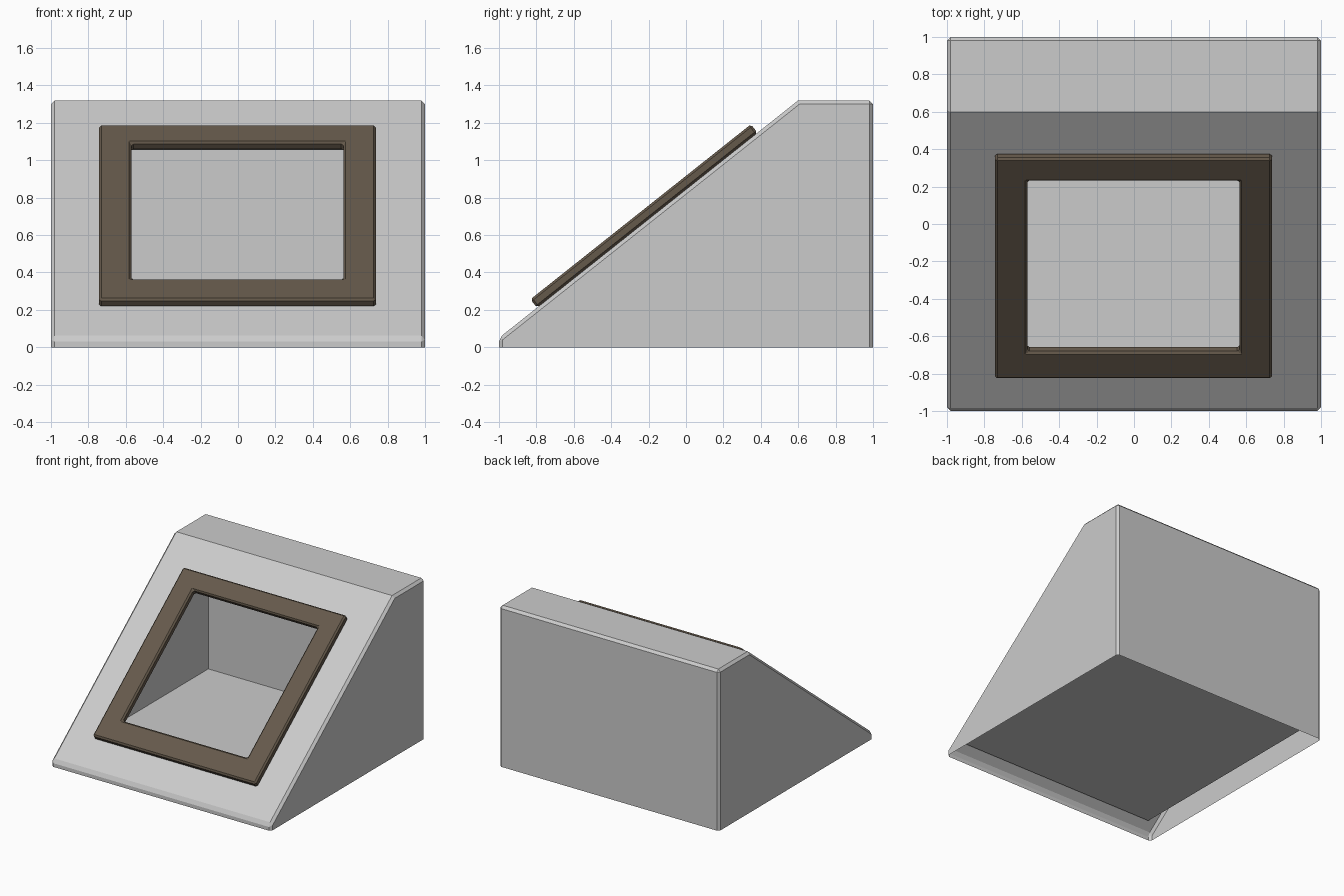
import bpy, bmesh
from mathutils import Vector

if "Cube" in bpy.data.objects:
    bpy.data.objects.remove(bpy.data.objects["Cube"])

# Slope frame: U runs up the slope, N points out of it
P0, P1 = Vector((0, -1, 0.05)), Vector((0, 0.6, 1.32))
U = (P1 - P0).normalized()
N = Vector((0, -U.z, U.y))
X = Vector((1, 0, 0))
U_LO, U_HI, HALF = 0.445, 1.61, 0.567   # window opening


def slope_rect(x, u0, u1, n):
    return [P0 + X * sx * x + U * u + N * n
            for sx, u in ((-1, u0), (1, u0), (1, u1), (-1, u1))]


def finish(bm, name, bevel, segments=1):
    bmesh.ops.recalc_face_normals(bm, faces=bm.faces)
    me = bpy.data.meshes.new(name)
    bm.to_mesh(me)
    bm.free()
    ob = bpy.data.objects.new(name, me)
    bpy.context.collection.objects.link(ob)
    if bevel:
        mod = ob.modifiers.new("edge", 'BEVEL')
        mod.width, mod.segments = bevel, segments
        mod.limit_method, mod.angle_limit = 'ANGLE', 0.75
    return ob


def wedge(name, profile, half, slope, n, skip, bevel):
    """Extruded side profile with a window in side `slope`; side `skip` stays open."""
    bm = bmesh.new()
    left = [bm.verts.new((-half, y, z)) for y, z in profile]
    right = [bm.verts.new((half, y, z)) for y, z in profile]
    bm.faces.new(left)
    bm.faces.new(right[::-1])
    k = len(profile)
    for i in range(k):
        j = (i + 1) % k
        if i == skip:
            continue
        ring = [left[i], right[i], right[j], left[j]]
        if i == slope:
            hole = [bm.verts.new(p) for p in
                    slope_rect(HALF + 0.03, U_LO - 0.03, U_HI + 0.03, n)]
            for a in range(4):
                b = (a + 1) % 4
                bm.faces.new((ring[a], ring[b], hole[b], hole[a]))
        else:
            bm.faces.new(ring)
    return finish(bm, name, bevel)


# Outer housing, open underneath
wedge("housing_shell", [(-1, 0), (-1, 0.05), (0.6, 1.32), (1, 1.32), (1, 0)],
      1.0, 1, 0.0, 4, 0.02)

# Inner compartment with its floor
wedge("inner_compartment", [(-0.905, 0.1), (0.505, 1.22), (0.9, 1.22), (0.9, 0.1)],
      0.9, 0, -0.02, -1, 0)

# Window frame lying on the slope
bm = bmesh.new()
rings = [[bm.verts.new(p) for p in slope_rect(x, u0, u1, n)]
         for x, u0, u1, n in ((0.74, 0.26, 1.765, 0), (0.74, 0.26, 1.765, 0.057),
                              (HALF, U_LO, U_HI, 0.057), (HALF, U_LO, U_HI, 0))]
for r in range(4):
    p, q = rings[r], rings[(r + 1) % 4]
    for a in range(4):
        b = (a + 1) % 4
        bm.faces.new((p[a], p[b], q[b], q[a]))
frame = finish(bm, "window_frame", 0.012)
frame.location.x = -0.003
mat = bpy.data.materials.new("brown")
mat.diffuse_color = (0.13, 0.10, 0.07, 1)
mat.use_nodes = True
mat.node_tree.nodes["Principled BSDF"].inputs["Base Color"].default_value = mat.diffuse_color
frame.data.materials.append(mat)
